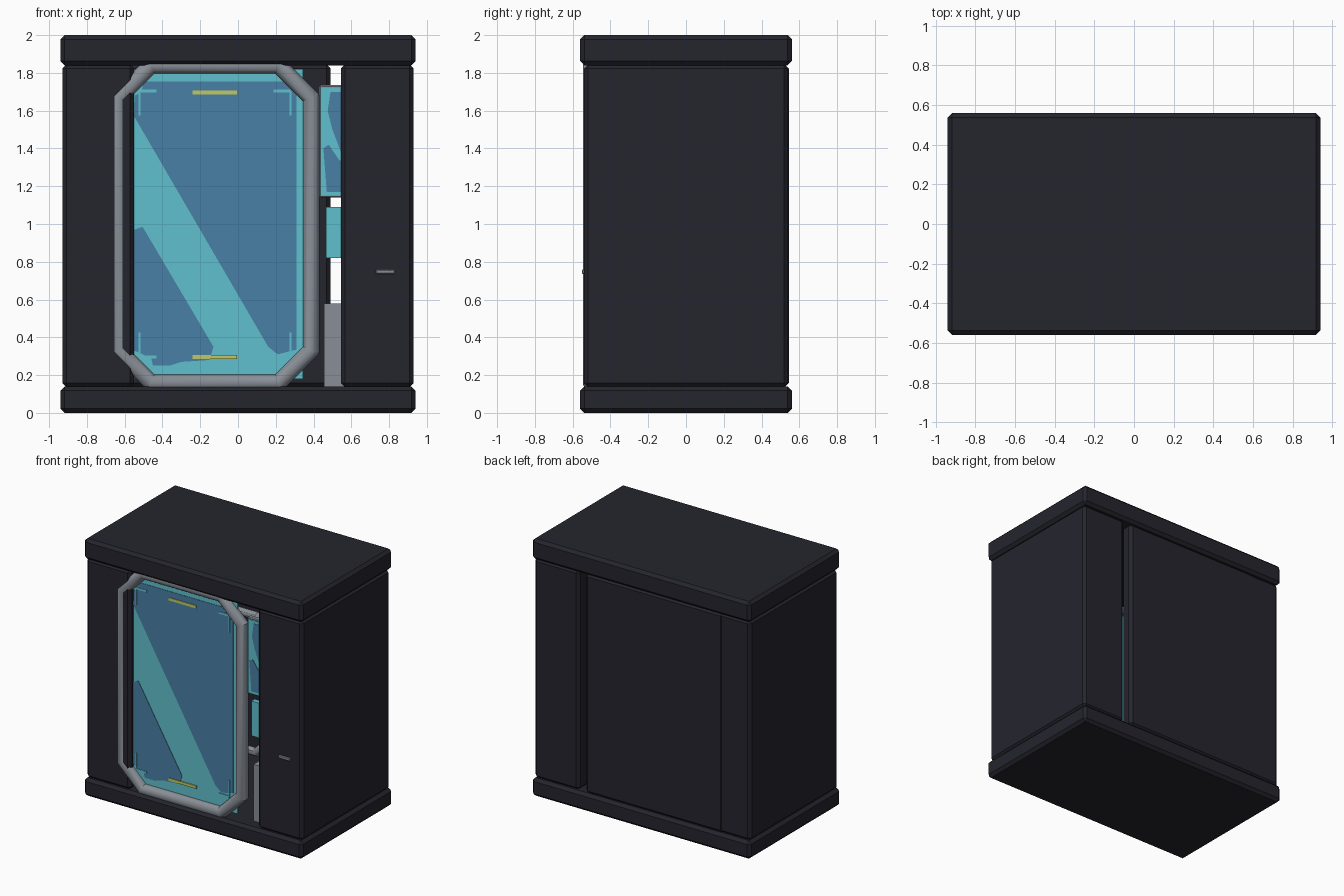
import bpy, bmesh, math

if "Cube" in bpy.data.objects:
    bpy.data.objects.remove(bpy.data.objects["Cube"])


def mat(name, rgb):
    m = bpy.data.materials.new(name)
    m.diffuse_color = (*rgb, 1)
    m.use_nodes = True
    m.node_tree.nodes["Principled BSDF"].inputs["Base Color"].default_value = m.diffuse_color
    return m


DARK = mat("dark_shell", (0.018, 0.018, 0.027))
GREY = mat("grey_metal", (0.25, 0.275, 0.31))
TEAL = mat("teal_glass", (0.115, 0.53, 0.61))
BLUE = mat("blue_glass", (0.065, 0.216, 0.376))
YELLOW = mat("yellow_mark", (0.53, 0.58, 0.13))


def finish(bm, name, material):
    bmesh.ops.recalc_face_normals(bm, faces=bm.faces)
    me = bpy.data.meshes.new(name)
    bm.to_mesh(me)
    bm.free()
    me.materials.append(material)
    ob = bpy.data.objects.new(name, me)
    bpy.context.collection.objects.link(ob)
    return ob


def box(name, x, y, z, material, bevel=0.0):
    bm = bmesh.new()
    bmesh.ops.create_cube(bm, size=1)
    for v in bm.verts:
        for i, (a, b) in enumerate((x, y, z)):
            v.co[i] = (a + b) / 2 + v.co[i] * (b - a)
    if bevel:
        bmesh.ops.bevel(bm, geom=bm.edges[:], offset=bevel, segments=1, affect='EDGES')
    return finish(bm, name, material)


def plate(name, pts, y, material, t=0.004):
    """Thin plate facing -y, front at y, outline given in x, z."""
    bm = bmesh.new()
    f = bm.faces.new([bm.verts.new((px, y, pz)) for px, pz in pts])
    r = bmesh.ops.extrude_face_region(bm, geom=[f])
    for v in r["geom"]:
        if isinstance(v, bmesh.types.BMVert):
            v.co.y += t
    return finish(bm, name, material)


def octagon_tube(name, cx, cz, hx, hz, cut, y, r, material, sides=20):
    """Round tube swept around a cut-corner rectangle with mitred corners."""
    path = [(hx, hz - cut), (hx - cut, hz), (-hx + cut, hz), (-hx, hz - cut),
            (-hx, -hz + cut), (-hx + cut, -hz), (hx - cut, -hz), (hx, -hz + cut)]
    bm = bmesh.new()
    rings = []
    for i, (px, pz) in enumerate(path):
        a = math.radians(22.5 + 45 * i)
        k = r / math.cos(math.radians(22.5))
        ring = []
        for s in range(sides):
            t = 2 * math.pi * s / sides
            d = k * math.cos(t)
            ring.append(bm.verts.new((cx + px + d * math.cos(a), y + r * math.sin(t),
                                      cz + pz + d * math.sin(a))))
        rings.append(ring)
    for i in range(8):
        p, q = rings[i], rings[(i + 1) % 8]
        for s in range(sides):
            n = (s + 1) % sides
            bm.faces.new((p[s], p[n], q[n], q[s]))
    ob = finish(bm, name, material)
    bpy.context.view_layer.objects.active = ob
    ob.select_set(True)
    bpy.ops.object.shade_smooth_by_angle(angle=math.radians(30))
    ob.select_set(False)
    return ob


# Shell: base, roof, side blocks and rear wall
box("base_slab", (-0.94, 0.94), (-0.56, 0.56), (0, 0.14), DARK, 0.022)
box("roof_slab", (-0.94, 0.94), (-0.56, 0.56), (1.84, 2.0), DARK, 0.022)
box("left_block", (-0.93, -0.55), (-0.54, 0.54), (0.135, 1.845), DARK, 0.022)
box("right_block", (0.545, 0.93), (-0.54, 0.54), (0.135, 1.845), DARK, 0.022)
box("rear_wall", (-0.70, 0.49), (0.44, 0.544), (0.135, 1.845), DARK, 0.022)

# Door: tube frame and glass
CX = -0.122
octagon_tube("door_frame", CX, 1.0, 0.51, 0.84, 0.172, -0.503, 0.043, GREY)
box("door_glass", (CX - 0.467, CX + 0.467), (-0.5, -0.485), (0.18, 1.82), TEAL)

# Blue areas of the glass, leaving a light border and diagonal band
plate("glass_upper_pane", [(-0.515, 1.51), (-0.55, 1.57), (-0.545, 1.68), (-0.51, 1.70), (-0.50, 1.755),
                           (0.31, 1.755), (0.31, 0.335), (0.21, 0.31), (0.16, 0.35)], -0.503, BLUE)
plate("glass_lower_pane", [(-0.55, 0.97), (-0.505, 0.985), (-0.13, 0.35), (-0.15, 0.28), (-0.30, 0.27),
                           (-0.36, 0.25), (-0.45, 0.25), (-0.46, 0.29), (-0.55, 0.33)], -0.503, BLUE)

# Corner brackets and yellow bars
for sx in (-1, 1):
    for sz in (-1, 1):
        tag = ("left" if sx < 0 else "right") + ("_low" if sz < 0 else "_high")
        x0, z0 = CX + sx * 0.40, 1 + sz * 0.705
        box("bracket_flat_" + tag, sorted((x0, x0 - sx * 0.09)), (-0.506, -0.5),
            (z0 - 0.008, z0 + 0.008), TEAL)
        box("bracket_upright_" + tag, (x0 - 0.005, x0 + 0.005), (-0.506, -0.5),
            sorted((z0, z0 - sz * 0.13)), TEAL)
for n, z in (("high", 1.697), ("low", 0.295)):
    box("yellow_bar_" + n, (CX - 0.118, CX + 0.118), (-0.508, -0.5), (z - 0.011, z + 0.011), YELLOW)

# Control column beside the door, running into the right block
box("side_screen_case", (0.43, 0.72), (-0.50, -0.46), (1.14, 1.735), GREY, 0.006)
box("side_screen_glass", (0.438, 0.70), (-0.504, -0.49), (1.152, 1.723), TEAL)
plate("side_screen_upper", [(0.475, 1.60), (0.49, 1.70), (0.60, 1.70), (0.60, 1.30), (0.545, 1.38),
                            (0.50, 1.50)], -0.507, BLUE)
plate("side_screen_lower", [(0.452, 1.40), (0.48, 1.42), (0.535, 1.34), (0.60, 1.30), (0.60, 1.17),
                            (0.47, 1.17)], -0.507, BLUE)
box("side_keypad", (0.465, 0.70), (-0.50, -0.46), (0.82, 1.09), TEAL)
box("side_cabinet", (0.455, 0.70), (-0.46, -0.36), (0.135, 0.58), GREY)

# Slot poking out of the right block
box("slot_handle", (0.73, 0.83), (-0.55, -0.52), (0.735, 0.76), GREY, 0.005)

# Inner tube ring seen through the gap
octagon_tube("inner_ring", CX, 0.95, 0.42, 0.53, 0.14, 0.0, 0.03, GREY, 12)
